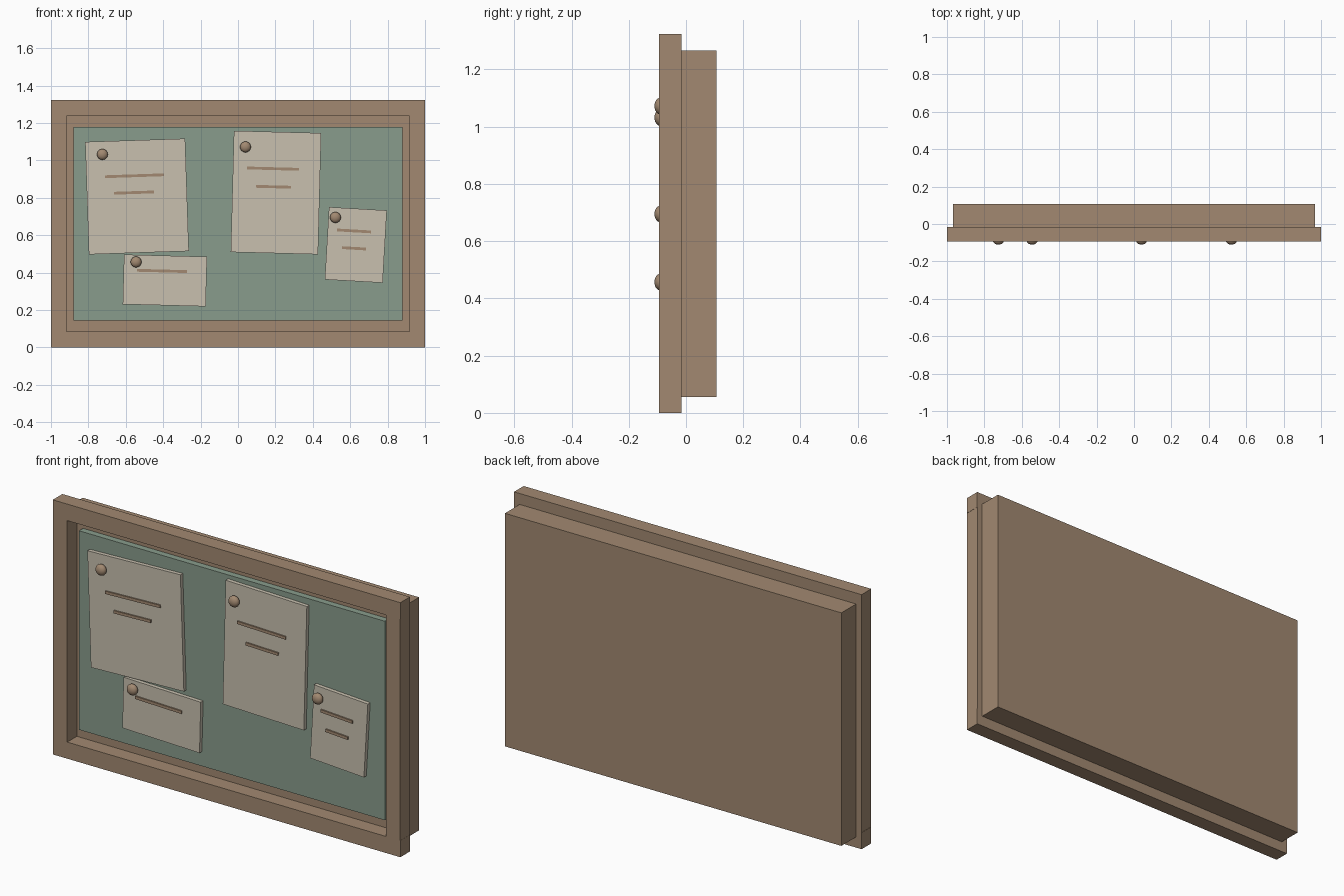
import bpy, math
from mathutils import Matrix

if "Cube" in bpy.data.objects:
    bpy.data.objects.remove(bpy.data.objects["Cube"])


def material(name, rgb):
    m = bpy.data.materials.new(name)
    m.diffuse_color = (*rgb, 1)
    m.use_nodes = True
    m.node_tree.nodes["Principled BSDF"].inputs["Base Color"].default_value = m.diffuse_color
    return m


WOOD = material("brown wood", (0.36, 0.25, 0.165))
FELT = material("green felt", (0.25, 0.335, 0.265))
PAPER = material("cream paper", (0.58, 0.53, 0.43))


def box(name, x, z, w, h, y0, y1, mat, tilt=0):
    """Box centred on x, z, spanning y0..y1, tilted in the board plane."""
    bpy.ops.mesh.primitive_cube_add(size=1)
    ob = bpy.context.object
    ob.name = name
    ob.data.transform(Matrix.Diagonal((w, y1 - y0, h, 1)))
    ob.location = (x, (y0 + y1) / 2, z)
    ob.rotation_euler.y = -math.radians(tilt)
    ob.data.materials.append(mat)
    return ob


def pin(x, z):
    bpy.ops.mesh.primitive_uv_sphere_add(segments=20, ring_count=12, radius=0.029)
    ob = bpy.context.object
    ob.name = "push_pin"
    ob.data.transform(Matrix.Diagonal((1, 0.7, 1, 1)))
    ob.location = (x, -0.09, z)
    ob.data.materials.append(WOOD)
    bpy.ops.object.shade_smooth_by_angle()


H, RAIL = 1.324, 0.086
FRONT, SPLIT, BACK = -0.094, -0.015, 0.106

# Backing box and felt panel
box("backing_box", 0, 0.661, 1.936, 1.212, SPLIT, BACK, WOOD)
box("felt_panel", 0, 0.661, 1.76, 1.035, SPLIT - 0.002, -0.05, FELT)

# Frame: full-width rails with posts between them
for name, z in (("bottom_rail", RAIL / 2), ("top_rail", H - RAIL / 2)):
    box(name, 0, z, 2, RAIL, FRONT, SPLIT, WOOD)
for name, s in (("left_post", -1), ("right_post", 1)):
    box(name, s * 0.958, H / 2, 0.082, H - 2 * RAIL, FRONT, SPLIT, WOOD)

# Notes: x, z, width, height, tilt, pin position, text strokes (x, z, length)
notes = [
    (-0.54, 0.807, 0.535, 0.602, 1.9, (-0.725, 1.032),
     [(-0.553, 0.918, 0.315), (-0.556, 0.828, 0.214)]),
    (0.203, 0.828, 0.467, 0.649, -1.5, (0.04, 1.072),
     [(0.187, 0.956, 0.278), (0.19, 0.859, 0.187)]),
    (0.63, 0.548, 0.31, 0.388, -3.3, (0.521, 0.695),
     [(0.62, 0.623, 0.182), (0.62, 0.53, 0.128)]),
    (-0.391, 0.358, 0.444, 0.266, -1.5, (-0.545, 0.457),
     [(-0.406, 0.409, 0.267)]),
]
for x, z, w, h, tilt, pin_at, strokes in notes:
    box("paper_note", x, z, w, h, -0.07, -0.048, PAPER, tilt)
    pin(*pin_at)
    for sx, sz, length in strokes:
        box("text_stroke", sx, sz, length, 0.015, -0.077, -0.069, WOOD, tilt)
